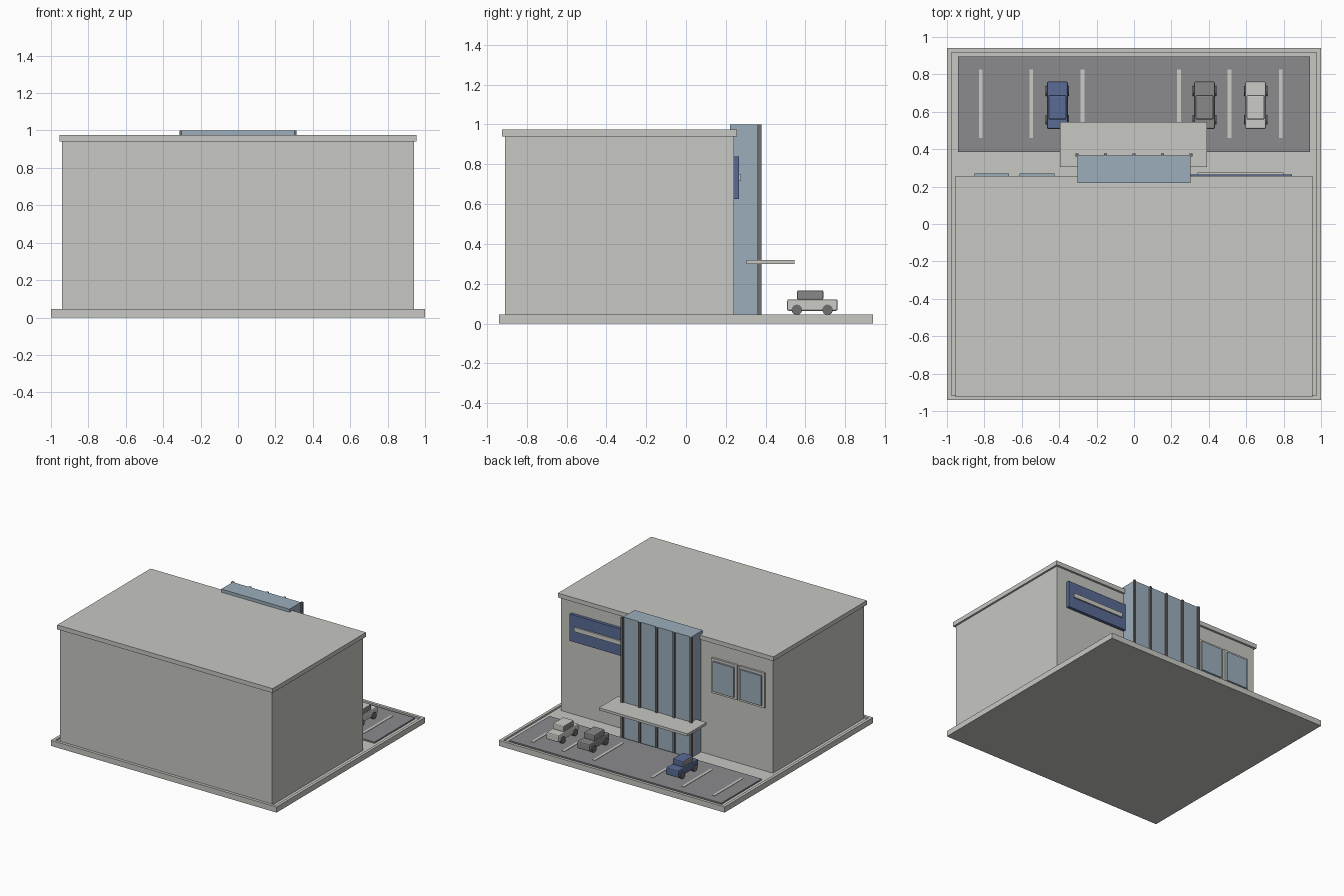
import bpy, bmesh
from mathutils import Matrix

if "Cube" in bpy.data.objects:
    bpy.data.objects.remove(bpy.data.objects["Cube"])


def material(name, r, g, b):
    m = bpy.data.materials.new(name)
    m.use_nodes = True
    m.diffuse_color = (r, g, b, 1)
    m.node_tree.nodes["Principled BSDF"].inputs["Base Color"].default_value = (r, g, b, 1)
    return m


CONCRETE = material("pale concrete", 0.57, 0.57, 0.54)
ASPHALT = material("asphalt", 0.26, 0.26, 0.275)
GLASS = material("blue glass", 0.33, 0.42, 0.50)
DARK = material("dark metal", 0.16, 0.16, 0.165)
NAVY = material("navy blue", 0.10, 0.145, 0.30)
WHITE = material("off white", 0.60, 0.60, 0.57)
GREY = material("mid grey", 0.25, 0.25, 0.25)


def finish(name, bm, *mats):
    mesh = bpy.data.meshes.new(name)
    bm.to_mesh(mesh)
    bm.free()
    for m in mats:
        mesh.materials.append(m)
    ob = bpy.data.objects.new(name, mesh)
    bpy.context.collection.objects.link(ob)
    return ob


def box_bm(x, y, z):
    """Box from (min, max) pairs along each axis."""
    bm = bmesh.new()
    bmesh.ops.create_cube(bm, size=1)
    for v in bm.verts:
        v.co = [a + (b - a) * (c + 0.5) for (a, b), c in zip((x, y, z), v.co)]
    return bm


def box(name, x, y, z, mat):
    return finish(name, box_bm(x, y, z), mat)


def bevel(ob, width):
    mod = ob.modifiers.new("rounded edges", "BEVEL")
    mod.width = width
    mod.segments = 2


# Site slab with a raised curb around a shallow recess
FLOOR = 0.032
slab = box_bm((-1, 1), (-0.94, 0.94), (0, 0.045))
top = max(slab.faces, key=lambda f: f.calc_center_median().z)
bmesh.ops.inset_region(slab, faces=[top], thickness=0.033)
ring_inner = bmesh.ops.extrude_discrete_faces(slab, faces=[top])["faces"][0]
for v in ring_inner.verts:
    v.co.z = FLOOR
finish("site_slab", slab, CONCRETE)

# Parking area
box("parking_surface", (-0.94, 0.94), (0.385, 0.895), (FLOOR, 0.043), ASPHALT)
for i, x in enumerate((-0.82, -0.55, -0.275, 0.24, 0.51, 0.785)):
    box(f"parking_line_{i + 1}", (x - 0.01, x + 0.01), (0.46, 0.825), (0.042, 0.046), WHITE)

# Main building
box("building_walls", (-0.94, 0.94), (-0.91, 0.24), (FLOOR, 0.945), CONCRETE)
box("roof_slab", (-0.955, 0.955), (-0.925, 0.257), (0.94, 0.975), CONCRETE)

# Glazed entrance tower with mullions and canopy
box("entrance_tower", (-0.302, 0.302), (0.22, 0.365), (FLOOR, 1.0), GLASS)
for i in range(5):
    x = -0.305 + i * 0.1525
    box(f"mullion_{i + 1}", (x - 0.009, x + 0.009), (0.36, 0.378), (FLOOR, 1.0), DARK)
box("entrance_canopy", (-0.395, 0.39), (0.305, 0.545), (0.298, 0.318), CONCRETE)

# Sign panel with a pale bar
box("sign_panel", (0.285, 0.845), (0.235, 0.265), (0.625, 0.84), NAVY)
box("sign_bar", (0.34, 0.80), (0.262, 0.276), (0.715, 0.75), WHITE)

# Framed windows
for i, x in enumerate((-0.76, -0.518)):
    box(f"window_frame_{i + 1}", (x - 0.113, x + 0.113), (0.235, 0.256), (0.54, 0.82), CONCRETE)
    box(f"window_pane_{i + 1}", (x - 0.093, x + 0.093), (0.25, 0.27), (0.56, 0.80), GLASS)


# Parked cars
def car(name, x, paint):
    body = box(f"{name}_body", (x - 0.056, x + 0.056), (0.508, 0.762), (0.064, 0.122), paint)
    bevel(body, 0.009)
    bm = box_bm((x - 0.048, x + 0.048), (0.558, 0.69), (0.118, 0.167))
    for f in bm.faces:
        f.material_index = int(abs(f.normal.x) > 0.5)
    cabin = finish(f"{name}_cabin", bm, paint, GREY)
    bevel(cabin, 0.008)
    for side in (-1, 1):
        for end, y in (("rear", 0.557), ("front", 0.711)):
            bm = bmesh.new()
            bmesh.ops.create_cone(bm, cap_ends=True, segments=24, radius1=0.026,
                                  radius2=0.026, depth=0.022,
                                  matrix=Matrix.Translation((x + side * 0.052, y, 0.069))
                                  @ Matrix.Rotation(1.5708, 4, "Y"))
            for f in bm.faces:
                f.smooth = len(f.verts) == 4
            label = "left" if side > 0 else "right"
            finish(f"{name}_{end}_{label}_wheel", bm, DARK)


car("blue_car", -0.41, NAVY)
car("grey_car", 0.377, GREY)
car("white_car", 0.65, WHITE)
